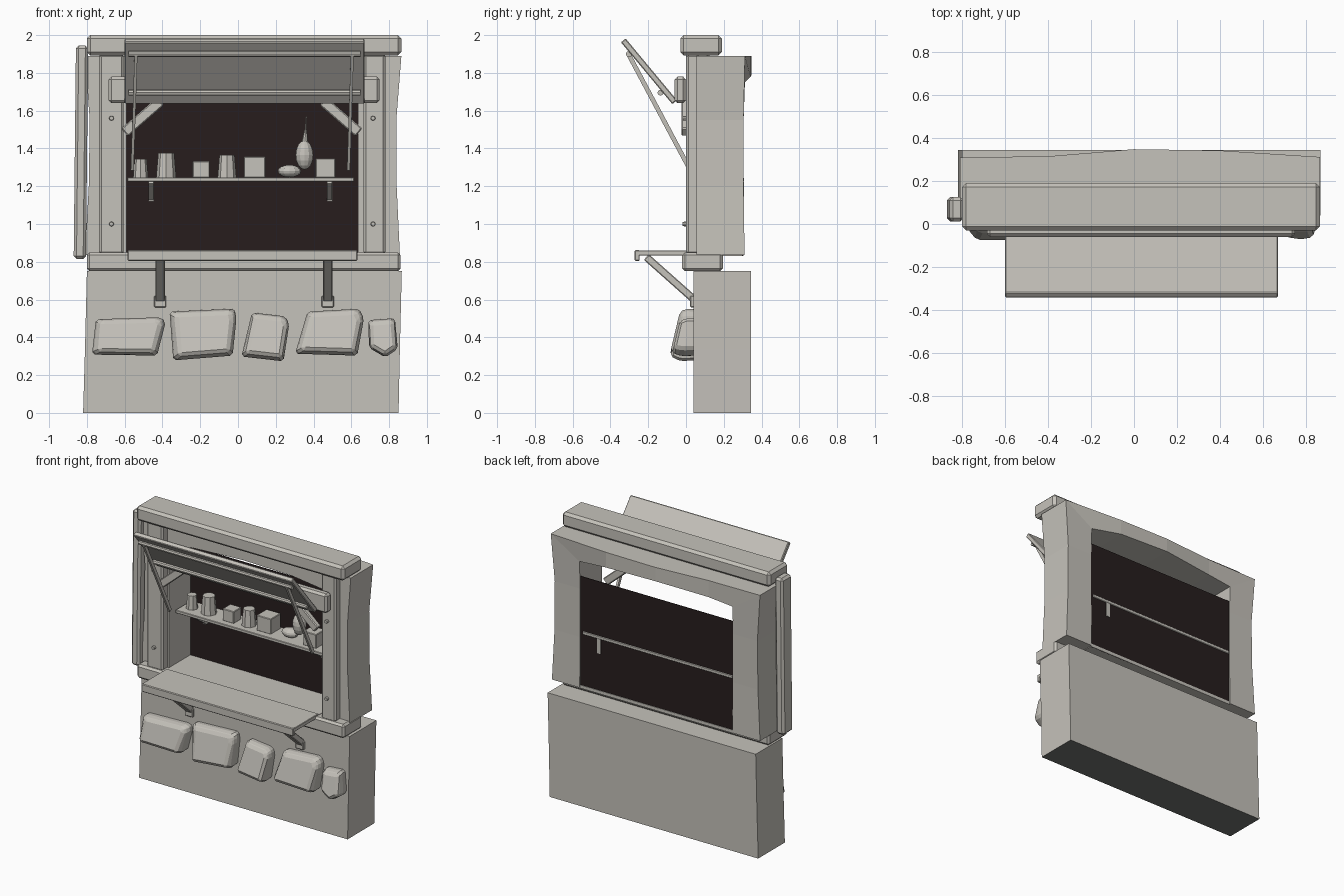
import bpy, bmesh
from mathutils import Vector, Matrix

cube = bpy.data.objects.get("Cube")
if cube:
    bpy.data.objects.remove(cube, do_unlink=True)


def material(name, rgb):
    m = bpy.data.materials.new(name)
    m.use_nodes = True
    m.diffuse_color = (*rgb, 1)
    m.node_tree.nodes["Principled BSDF"].inputs["Base Color"].default_value = (*rgb, 1)
    return m


GREY = material("warm_grey", (0.56, 0.54, 0.495))
DARK = material("dark_brown", (0.02, 0.0125, 0.0125))
SLATE = material("slate_grey", (0.16, 0.17, 0.16))


def finish(name, bm, bevel=0, mat=GREY):
    if bevel:
        bmesh.ops.bevel(bm, geom=bm.edges[:], offset=bevel, segments=1,
                        affect='EDGES', clamp_overlap=True)
    bmesh.ops.recalc_face_normals(bm, faces=bm.faces)
    me = bpy.data.meshes.new(name)
    bm.to_mesh(me)
    bm.free()
    me.materials.append(mat)
    ob = bpy.data.objects.new(name, me)
    bpy.context.collection.objects.link(ob)
    return ob


def loft(name, rings, bevel=0, mat=GREY):
    """Skin a list of equal closed rings and cap both ends."""
    bm = bmesh.new()
    loops = [[bm.verts.new(p) for p in r] for r in rings]
    n = len(loops[0])
    for a, b in zip(loops, loops[1:]):
        for i in range(n):
            j = (i + 1) % n
            bm.faces.new((a[i], a[j], b[j], b[i]))
    bm.faces.new(loops[0])
    bm.faces.new(loops[-1])
    return finish(name, bm, bevel, mat)


def box(name, x, y, z, bevel=0, mat=GREY, lean=0):
    rings = [[(x[0] + s, y[0], h), (x[1] + s, y[0], h), (x[1] + s, y[1], h), (x[0] + s, y[1], h)]
             for h, s in ((z[0], 0), (z[1], lean))]
    return loft(name, rings, bevel, mat)


def bar(name, p, q, width, depth, side=(1, 0, 0), bevel=0):
    """Rectangular bar from p to q; width is measured along side."""
    p, q, u = Vector(p), Vector(q), Vector(side)
    v = (q - p).normalized().cross(u).normalized() * depth / 2
    u = u * width / 2
    return loft(name, [[c - u - v, c + u - v, c + u + v, c - u + v] for c in (p, q)], bevel)


def round_part(name, p, q, r1, r2, sides=8):
    p, q = Vector(p), Vector(q)
    bm = bmesh.new()
    turn = (q - p).to_track_quat('Z', 'Y').to_matrix().to_4x4()
    bmesh.ops.create_cone(bm, cap_ends=True, segments=sides, radius1=r1, radius2=r2,
                          depth=(q - p).length, matrix=Matrix.Translation((p + q) / 2) @ turn)
    return finish(name, bm)


def blob(name, centre, size):
    bm = bmesh.new()
    bmesh.ops.create_uvsphere(bm, u_segments=12, v_segments=8, radius=1,
                              matrix=Matrix.Translation(centre) @ Matrix.Diagonal((*size, 1)))
    return finish(name, bm)


# Lower wall block, leaning slightly, with a darker underside
lower = loft("lower_wall", [[(a, 0.04, z), (b, 0.04, z), (b, 0.345, z), (a, 0.345, z)]
                            for z, a, b in ((0, -0.82, 0.85), (0.34, -0.81, 0.857), (0.75, -0.80, 0.867))])
lower.data.materials.append(SLATE)
for face in lower.data.polygons:
    face.material_index = int(face.normal.z < -0.9)

# Upper wall: bowed arch swept as (outer x, outer z, inner x, inner z, back y)
arch = [(0.857, 0.835, 0.635, 0.835, 0.31), (0.84, 1.2, 0.635, 1.2, 0.305),
        (0.838, 1.55, 0.635, 1.55, 0.305), (0.865, 1.89, 0.635, 1.75, 0.312),
        (0.4, 1.89, 0.4, 1.78, 0.342), (0, 1.89, 0, 1.79, 0.348),
        (-0.4, 1.89, -0.4, 1.77, 0.315), (-0.81, 1.89, -0.59, 1.75, 0.31),
        (-0.785, 1.55, -0.59, 1.55, 0.305), (-0.79, 1.2, -0.59, 1.2, 0.305),
        (-0.81, 0.835, -0.59, 0.835, 0.31)]
loft("upper_wall", [[(ox, 0.055, oz), (ox, y, oz), (ix, y, iz), (ix, 0.055, iz)]
                    for ox, oz, ix, iz, y in arch])
box("back_panel", (-0.59, 0.635), (0.297, 0.301), (0.83, 1.64), mat=DARK)

# Beams and posts
box("top_beam", (-0.80, 0.865), (-0.03, 0.19), (1.893, 2.0), 0.018)
box("sill_beam", (-0.80, 0.86), (-0.02, 0.195), (0.75, 0.85), 0.014)
box("lintel", (-0.685, 0.75), (-0.06, 0.0), (1.64, 1.78), 0.015)
box("side_post", (-0.87, -0.805), (0.012, 0.125), (0.815, 1.945), 0.015, lean=0.012)
box("right_front_plank", (-0.735, -0.605), (0, 0.07), (0.84, 1.9), 0.012)
box("left_front_plank", (0.665, 0.78), (0, 0.07), (0.84, 1.9), 0.012)
for i, x in enumerate((-0.67, 0.715)):
    for j, z in enumerate((1.0, 1.56)):
        round_part(f"peg_{i}_{j}", (x, 0.01, z), (x, -0.018, z), 0.014, 0.011)

# Corner braces under the lintel
for name, a, b in (("right_brace", -0.6, -0.41), ("left_brace", 0.64, 0.45)):
    bar(name, (a, -0.005, 1.485), (b, -0.005, 1.65), 0.04, 0.055, (0, 1, 0), 0.006)

# Two counter boards, front lip and struts with wall pads
box("counter", (-0.585, 0.632), (-0.26, 0.02), (0.832, 0.86), 0.003)
box("inner_counter", (-0.59, 0.635), (0.02, 0.305), (0.83, 0.853))
box("counter_lip", (-0.585, 0.632), (-0.272, -0.245), (0.805, 0.862), 0.005)
for i, x in enumerate((-0.412, 0.475)):
    bar(f"counter_strut_{i}", (x, -0.21, 0.825), (x, 0.06, 0.585), 0.052, 0.04, bevel=0.005)
    box(f"strut_pad_{i}", (x - 0.032, x + 0.032), (0.022, 0.06), (0.558, 0.62), 0.005)

# Raised hatch with round battens and prop rods
bar("hatch", (0.035, -0.332, 1.972), (0.035, -0.06, 1.645), 1.27, 0.032, bevel=0.005)
for i, (y, z) in enumerate(((-0.302, 1.9), (-0.135, 1.695))):
    round_part(f"hatch_batten_{i}", (-0.58, y, z), (0.648, y, z), 0.016, 0.016)
for i, x in enumerate((-0.54, 0.605)):
    bar(f"hatch_prop_{i}", (x, -0.305, 1.9), (x - 0.02, 0.02, 1.29), 0.016, 0.024)

# Shelf and brackets
box("shelf", (-0.585, 0.615), (0.12, 0.306), (1.225, 1.247), 0.003)
for i, (x, back) in enumerate(((-0.46, 0.296), (0.485, 0.306))):
    box(f"shelf_bracket_{i}", (x - 0.015, x + 0.015), (back - 0.025, back), (1.12, 1.226))
    bar(f"shelf_bracket_arm_{i}", (x, 0.15, 1.222), (x, back - 0.02, 1.135), 0.026, 0.02)

# Goods on the shelf: cups, crates and gourds
for i, (x, r, top) in enumerate(((-0.515, 0.04, 1.345), (-0.38, 0.053, 1.375), (-0.058, 0.05, 1.365))):
    round_part(f"cup_{i}", (x, 0.21, 1.245), (x, 0.21, top), r, r * 0.8)
for i, (x, w, y) in enumerate(((-0.195, 0.09, 0.21), (0.088, 0.115, 0.225), (0.463, 0.105, 0.21))):
    box(f"crate_{i}", (x - w / 2, x + w / 2), (y - w / 2, y + w / 2), (1.245, 1.245 + w * 0.97), 0.004)
blob("lying_gourd", (0.272, 0.21, 1.28), (0.062, 0.045, 0.033))
blob("standing_gourd", (0.352, 0.2, 1.365), (0.047, 0.047, 0.077))
round_part("gourd_neck", (0.354, 0.2, 1.42), (0.358, 0.2, 1.5), 0.02, 0.006)
round_part("gourd_stem", (0.358, 0.2, 1.5), (0.362, 0.2, 1.57), 0.004, 0.003, 5)

# Facing stones: outlines bulging forward, leaning out at the bottom
stones = [[(-0.75, 0.495), (-0.41, 0.505), (-0.385, 0.48), (-0.43, 0.305), (-0.77, 0.31)],
          [(-0.36, 0.535), (-0.02, 0.55), (-0.01, 0.5), (-0.03, 0.305), (-0.34, 0.28)],
          [(0.075, 0.53), (0.25, 0.51), (0.27, 0.47), (0.24, 0.275), (0.02, 0.3)],
          [(0.37, 0.535), (0.64, 0.55), (0.665, 0.5), (0.63, 0.305), (0.305, 0.315)],
          [(0.69, 0.49), (0.83, 0.5), (0.845, 0.34), (0.78, 0.295), (0.695, 0.345)]]
for i, outline in enumerate(stones):
    cx = sum(p[0] for p in outline) / 5
    cz = sum(p[1] for p in outline) / 5
    rings = []
    for y, k, slope in ((0.08, 0.97, 0), (-0.015, 1.02, 0.1), (-0.055, 0.84, 0.2)):
        rings.append([(cx + (x - cx) * k, y + slope * (z - cz), cz + (z - cz) * k) for x, z in outline])
    loft(f"facing_stone_{i}", rings, 0.014)
